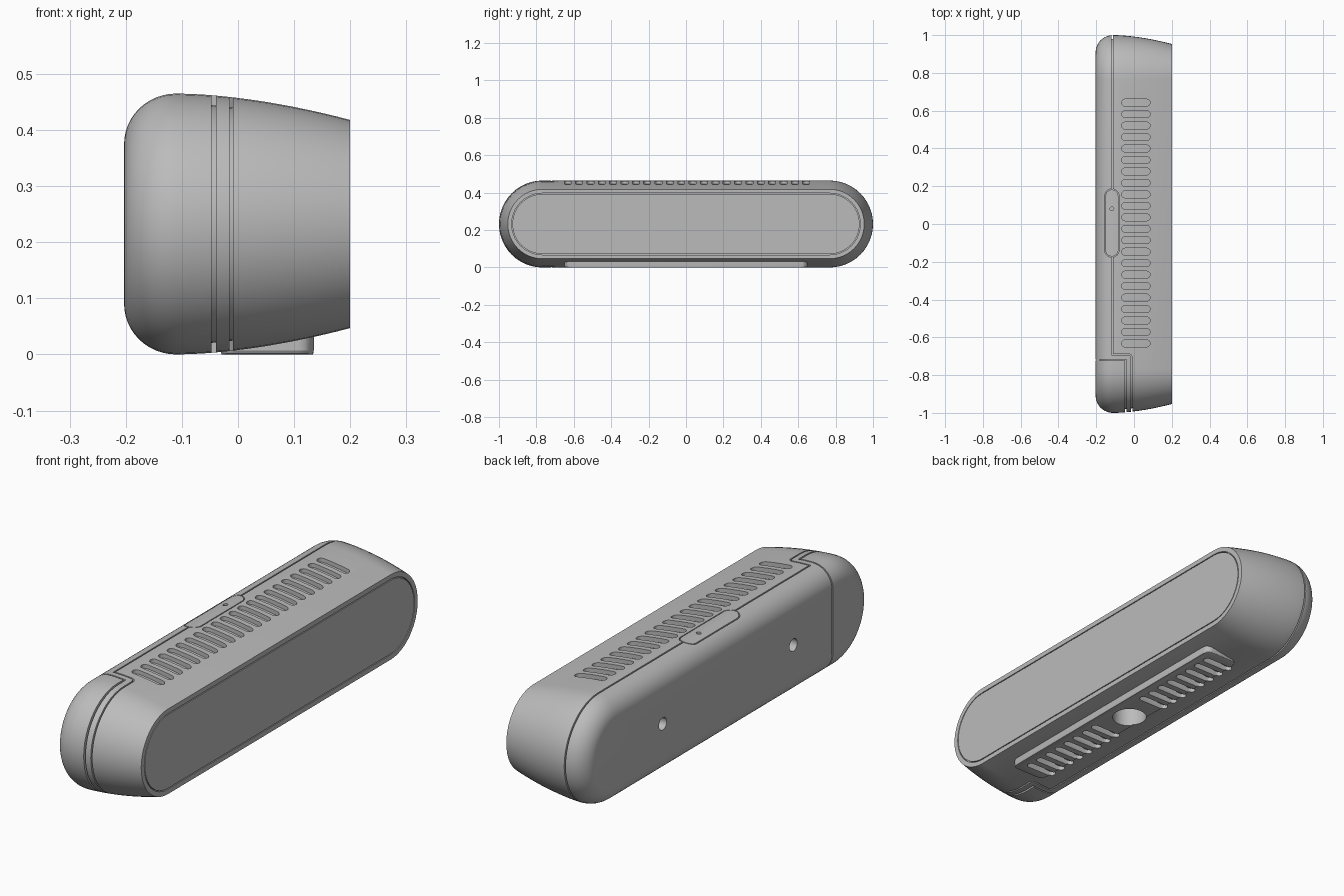
import bpy, bmesh, math

if "Cube" in bpy.data.objects:
    bpy.data.objects.remove(bpy.data.objects["Cube"])

R = 0.2325           # end radius of the capsule section, also its mid height
STRAIGHT = 1.0 - R   # half length of the straight run

grey = bpy.data.materials.new("plain grey")
grey.use_nodes = True
grey.diffuse_color = (0.5, 0.5, 0.5, 1)
grey.node_tree.nodes["Principled BSDF"].inputs["Base Color"].default_value = (0.5, 0.5, 0.5, 1)


def capsule(half, r, n=24):
    """Outline of a capsule, long axis first."""
    pts = []
    for side in (1, -1):
        for i in range(n + 1):
            a = math.pi * i / n - math.pi / 2
            pts.append((side * (half + r * math.cos(a)), side * r * math.sin(a)))
    return pts


def loft(bm, rings):
    """Skin closed rings one after another and cap both ends."""
    loops = [[bm.verts.new(p) for p in ring] for ring in rings]
    n = len(loops[0])
    for a, b in zip(loops, loops[1:]):
        for i in range(n):
            j = (i + 1) % n
            bm.faces.new((a[i], a[j], b[j], b[i]))
    bm.faces.new(loops[0])
    bm.faces.new(loops[-1])


def prism(bm, pts, lo, hi):
    loft(bm, [[(x, y, z) for x, y in pts] for z in (lo, hi)])


def upright_capsule(bm, cx, cy, half, r, lo, hi, along_y=False, n=8):
    pts = [(cx + v, cy + u) if along_y else (cx + u, cy + v) for u, v in capsule(half, r, n)]
    prism(bm, pts, lo, hi)


def circle(r, n=32):
    return [(r * math.cos(math.tau * i / n), r * math.sin(math.tau * i / n)) for i in range(n)]


def finish(bm, name):
    bmesh.ops.recalc_face_normals(bm, faces=bm.faces)
    mesh = bpy.data.meshes.new(name)
    bm.to_mesh(mesh)
    bm.free()
    mesh.materials.append(grey)
    ob = bpy.data.objects.new(name, mesh)
    bpy.context.collection.objects.link(ob)
    return ob


def activate(ob):
    bpy.ops.object.select_all(action='DESELECT')
    ob.select_set(True)
    bpy.context.view_layer.objects.active = ob


def boolean(ob, tool, operation='DIFFERENCE'):
    activate(ob)
    mod = ob.modifiers.new("cut", 'BOOLEAN')
    mod.operation, mod.solver, mod.object = operation, 'EXACT', tool
    bpy.ops.object.modifier_apply(modifier=mod.name)


# Side profile: rounded back edge, then a gentle taper to the flat face
profile = []
for i in range(13):
    t = math.pi / 2 * i / 12
    profile.append((-0.11 - 0.093 * math.cos(t), 0.09 * (1 - math.sin(t))))
for i in range(1, 13):
    profile.append((-0.11 + 0.31 * i / 12, 0.047 * (i / 12) ** 1.73))
face_groove = [(0.2, 0.068), (0.19, 0.068), (0.19, 0.072), (0.2, 0.072)]


def capsule_body(name, prof):
    bm = bmesh.new()
    loft(bm, [[(x, y, R + z) for y, z in capsule(STRAIGHT, R - d)] for x, d in prof])
    return finish(bm, name)


body = capsule_body("outer_shell", profile + face_groove)
core = capsule_body("inner_core", [(x * 0.9, d + 0.018) for x, d in profile])

# Foot plate levelling the tapered underside
bm = bmesh.new()
corner, foot_pts = 0.03, []
for cx, cy, start in ((0.105, 0.62, 0), (0.0, 0.62, 1), (0.0, -0.62, 2), (0.105, -0.62, 3)):
    for i in range(7):
        a = math.pi / 2 * (start + i / 6)
        foot_pts.append((cx + corner * math.cos(a), cy + corner * math.sin(a)))
rings = [(1, 0.05), (1, 0.007), (0.995, 0.002), (0.988, 0)]
loft(bm, [[(x * s, y * s, z) for x, y in foot_pts] for s, z in rings])
foot = finish(bm, "foot_plate")

# Cutter: vent slots above and below, shell seam and end cap seam
bm = bmesh.new()
for i in range(22):
    upright_capsule(bm, 0.01, 0.005 + 0.0607 * (i - 10.5), 0.057, 0.0185, 0.38, 0.6)
for side in (1, -1):
    for i in range(8):
        upright_capsule(bm, 0.025, side * (0.16 + 0.0607 * i), 0.057, 0.0165, -0.1, 0.08)
shell_seam = [(-0.118, 1.1), (-0.118, -0.693), (-0.03, -0.693), (-0.02, -0.698),
              (-0.015, -0.71), (-0.015, -1.1), (-0.009, -1.1), (-0.009, -0.705),
              (-0.016, -0.692), (-0.028, -0.687), (-0.112, -0.687), (-0.112, 1.1)]
cap_seam = [(-0.3, -0.717), (-0.3, -0.723), (-0.047, -0.723), (-0.047, -1.1),
            (-0.039, -1.1), (-0.039, -0.717)]
prism(bm, shell_seam, -0.1, 0.6)
prism(bm, cap_seam, -0.1, 0.6)
slots = finish(bm, "slot_cutter")

# Cutter: round socket underneath and two mounting holes in the back
bm = bmesh.new()
prism(bm, [(0.025 + x, y) for x, y in circle(0.072)], -0.1, 0.12)
for y0 in (0.45, -0.45):
    loft(bm, [[(x, y0 + y, R + z) for y, z in circle(0.027)] for x in (-0.3, -0.12)])
holes = finish(bm, "hole_cutter")

# Cutter: pocket for the top latch
bm = bmesh.new()
upright_capsule(bm, -0.117, 0.005, 0.143, 0.038, 0.4, 0.6, True, 16)
pocket = finish(bm, "pocket_cutter")

# Top latch follows the shell surface and has a small pin hole
bm = bmesh.new()
upright_capsule(bm, -0.117, 0.005, 0.143, 0.034, 0.41, 0.6, True, 16)
latch = finish(bm, "top_latch")
solid = capsule_body("shell_form", profile)
boolean(latch, solid, 'INTERSECT')
bm = bmesh.new()
prism(bm, [(-0.117 + x, 0.08 + y) for x, y in circle(0.01, 16)], 0.44, 0.6)
pin = finish(bm, "pin_cutter")
boolean(latch, pin)

boolean(body, slots)
boolean(body, holes)
boolean(body, pocket)
boolean(core, holes)
boolean(core, pin)
boolean(foot, slots)
boolean(foot, holes)

for tool in (slots, holes, pocket, solid, pin):
    bpy.data.objects.remove(tool)

for ob in (body, core, foot, latch):
    activate(ob)
    bpy.ops.object.shade_smooth_by_angle(angle=math.radians(30))
